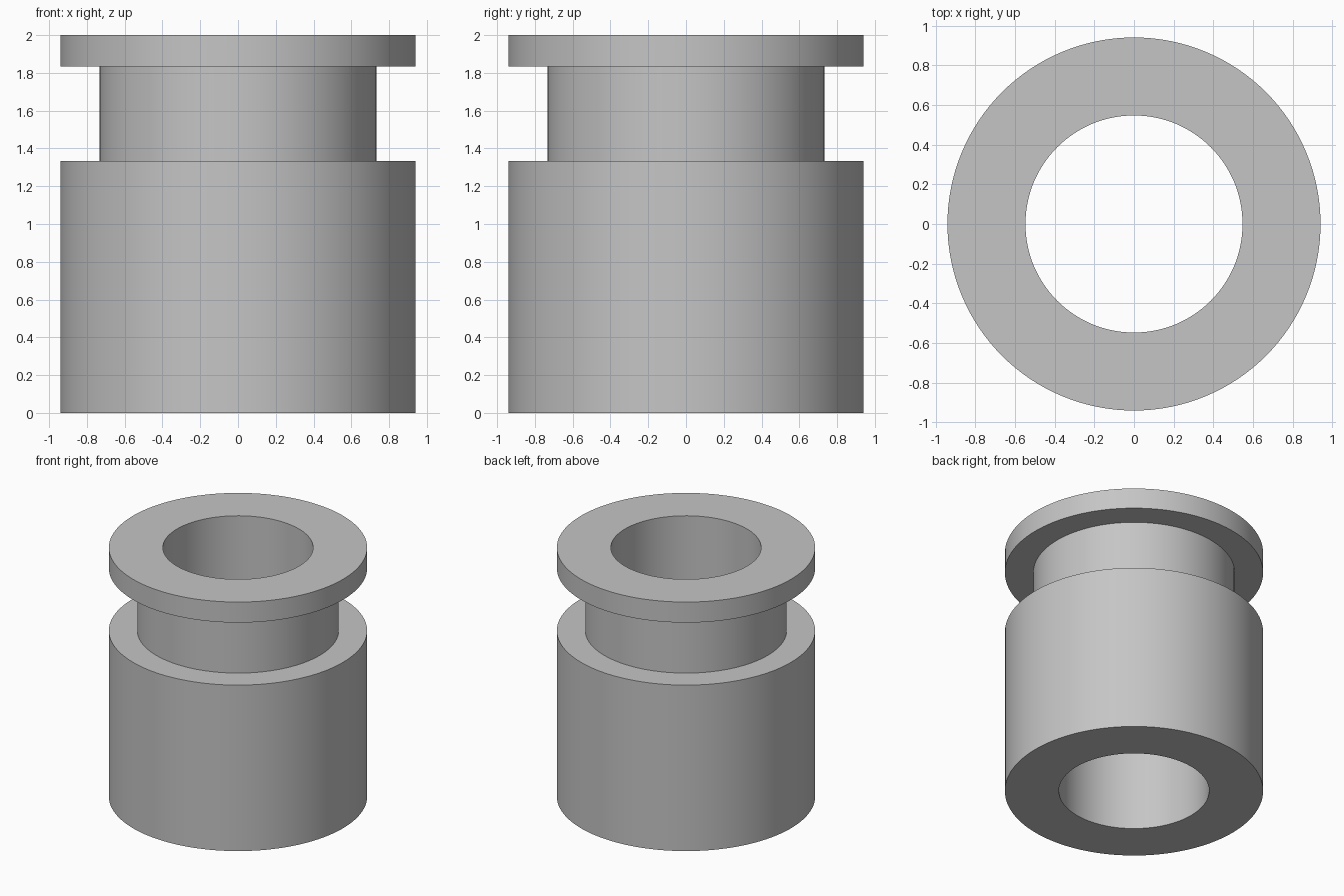
import bpy
import bmesh
import math

SEGMENTS = 128

cube = bpy.data.objects.get("Cube")
if cube:
    bpy.data.objects.remove(cube, do_unlink=True)

# Single grey finish
grey = bpy.data.materials.new("light_grey")
grey.use_nodes = True
colour = (0.56, 0.56, 0.56, 1.0)
grey.diffuse_color = colour
grey.node_tree.nodes["Principled BSDF"].inputs["Base Color"].default_value = colour

# Key dimensions
bore, neck, outer = 0.547, 0.733, 0.94
shoulder, flange_base, top = 1.333, 1.835, 2.0


def lathe(name, profile, material):
    """Revolve a closed (radius, height) profile around the z axis."""
    bm = bmesh.new()
    rings = []
    for r, z in profile:
        ring = []
        for i in range(SEGMENTS):
            a = math.tau * i / SEGMENTS
            ring.append(bm.verts.new((r * math.cos(a), r * math.sin(a), z)))
        rings.append(ring)
    for k, lower in enumerate(rings):
        upper = rings[(k + 1) % len(rings)]
        for i in range(SEGMENTS):
            j = (i + 1) % SEGMENTS
            bm.faces.new((lower[i], lower[j], upper[j], upper[i]))
    bmesh.ops.recalc_face_normals(bm, faces=bm.faces)
    mesh = bpy.data.meshes.new(name)
    bm.to_mesh(mesh)
    bm.free()
    mesh.materials.append(material)
    obj = bpy.data.objects.new(name, mesh)
    bpy.context.collection.objects.link(obj)
    bpy.ops.object.select_all(action="DESELECT")
    obj.select_set(True)
    bpy.context.view_layer.objects.active = obj
    bpy.ops.object.shade_smooth_by_angle(angle=math.radians(30))
    return obj


# Bushing: wide body, narrow neck and top flange around a straight bore
lathe("grooved_bushing", [
    (bore, 0), (outer, 0),
    (outer, shoulder), (neck, shoulder),
    (neck, flange_base), (outer, flange_base),
    (outer, top), (bore, top),
], grey)
